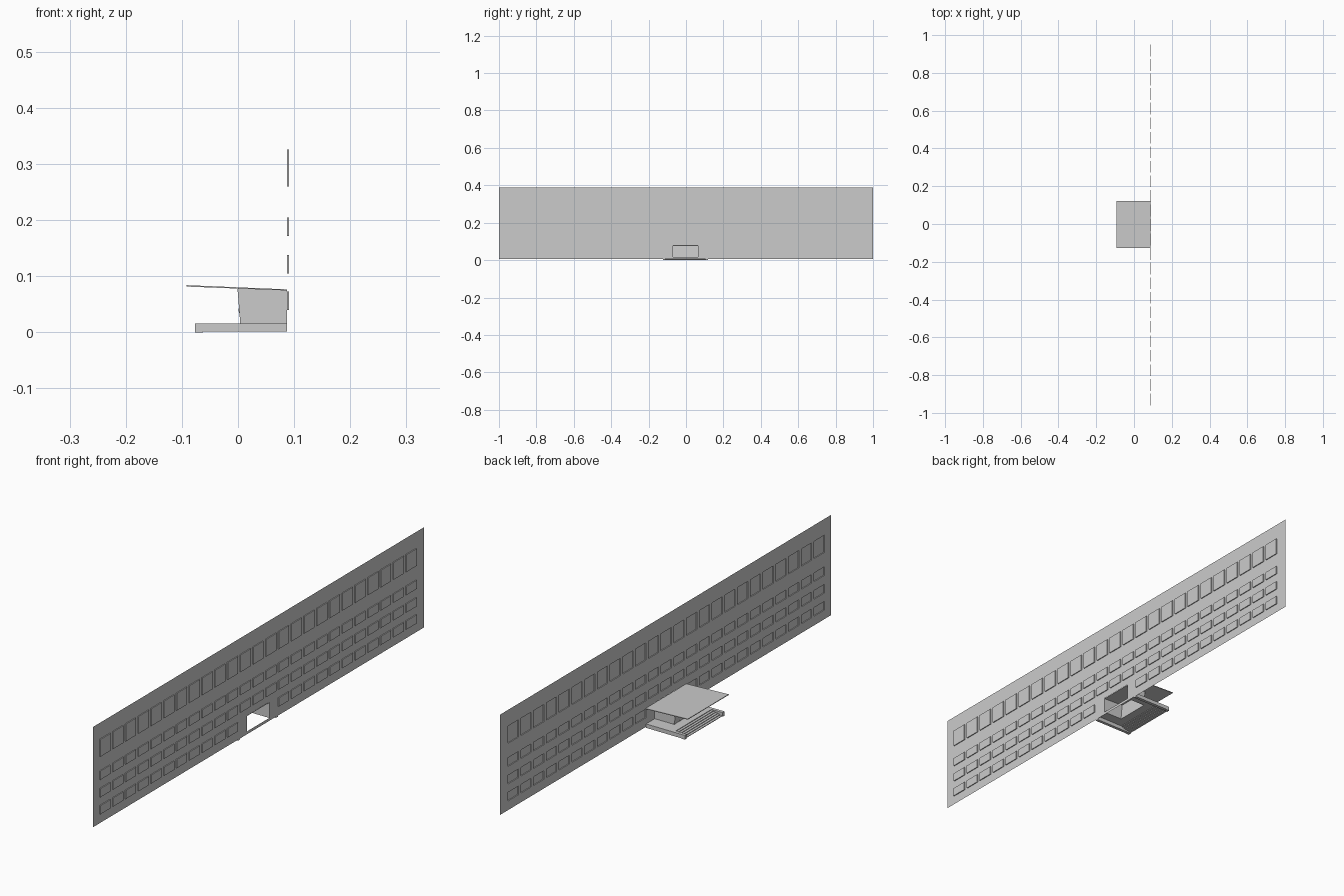
import bpy, bmesh

if "Cube" in bpy.data.objects:
    bpy.data.objects.remove(bpy.data.objects["Cube"])

YC = -0.003      # centre line of the entrance
WX = 0.087       # wall plane


def mesh_object(name, bm):
    bmesh.ops.remove_doubles(bm, verts=bm.verts, dist=1e-5)
    me = bpy.data.meshes.new(name)
    bm.to_mesh(me)
    bm.free()
    ob = bpy.data.objects.new(name, me)
    bpy.context.collection.objects.link(ob)
    return ob


def face(bm, pts):
    return bm.faces.new([bm.verts.new(p) for p in pts])


def prism(name, profile, y0, y1):
    """Solid from an x-z profile, extruded along y."""
    bm = bmesh.new()
    f = face(bm, [(x, y0, z) for x, z in profile])
    r = bmesh.ops.extrude_face_region(bm, geom=[f])
    vs = [v for v in r["geom"] if isinstance(v, bmesh.types.BMVert)]
    bmesh.ops.translate(bm, verts=vs, vec=(0, y1 - y0, 0))
    bmesh.ops.recalc_face_normals(bm, faces=bm.faces)
    return mesh_object(name, bm)


def strip(name, profile, y0, y1):
    """Open sheet following an x-z profile."""
    bm = bmesh.new()
    for (xa, za), (xb, zb) in zip(profile, profile[1:]):
        face(bm, [(xa, y0, za), (xa, y1, za), (xb, y1, zb), (xb, y0, zb)])
    return mesh_object(name, bm)


# facade: sheet wall with recessed windows and a doorway
COLS, PITCH, WIN = 25, 0.077, 0.062
DOOR = (YC - 0.0675, YC + 0.0675, 0.016, 0.077)
ROWS = [(0.040, 0.073), (0.105, 0.138), (0.172, 0.205), (0.260, 0.326)]
windows = []
for r, (z0, z1) in enumerate(ROWS):
    for i in range(COLS):
        c = -0.929 + i * PITCH
        if r == 0 and abs(c - YC) < 0.1:
            continue
        windows.append((c - WIN / 2, c + WIN / 2, z0, z1))

ys = sorted({-1.0, 1.0, DOOR[0], DOOR[1]} | {v for w in windows for v in w[:2]})
zs = sorted({0.005, 0.388, DOOR[2], DOOR[3]} | {v for w in windows for v in w[2:]})


def inside(y, z, w):
    return w[0] < y < w[1] and w[2] < z < w[3]


bm = bmesh.new()
for ya, yb in zip(ys, ys[1:]):
    for za, zb in zip(zs, zs[1:]):
        y, z = (ya + yb) / 2, (za + zb) / 2
        if inside(y, z, DOOR) or any(inside(y, z, w) for w in windows):
            continue
        if yb - ya > 1e-5:
            face(bm, [(WX, ya, za), (WX, ya, zb), (WX, yb, zb), (WX, yb, za)])
mesh_object("facade_wall", bm)

# window panes with shallow reveals
bm = bmesh.new()
GX = 0.0905
for ya, yb, za, zb in windows:
    ring = [(ya, za), (ya, zb), (yb, zb), (yb, za)]
    face(bm, [(GX, y, z) for y, z in ring])
    for k in range(4):
        (p, q), (s, t) = ring[k], ring[(k + 1) % 4]
        face(bm, [(WX, p, q), (WX, s, t), (GX, s, t), (GX, p, q)])
mesh_object("recessed_windows", bm)

# sloping entrance canopy
prism("canopy", [(-0.092, 0.0815), (-0.092, 0.084), (WX, 0.0765), (WX, 0.0745)],
      YC - 0.124, YC + 0.124)

# entrance porch: side walls and leaning front, open floor
for side, tag in ((-1, "right"), (1, "left")):
    y = YC + side * 0.0675
    bm = bmesh.new()
    face(bm, [(0.005, y, 0.016), (WX, y, 0.016), (WX, y, 0.076), (0.0, y, 0.079)])
    mesh_object("porch_side_" + tag, bm)
strip("porch_front", [(0.005, 0.016), (0.0, 0.079)], YC - 0.0675, YC + 0.0675)

# door frames and handles on the porch front
def front_x(z):
    return 0.005 - (z - 0.016) * 0.005 / 0.063


def front_bar(name, y0, y1, z0, z1, t=0.001):
    a, b = front_x(z0), front_x(z1)
    prism(name, [(a - t, z0), (b - t, z1), (b, z1), (a, z0)], y0, y1)


for k in range(5):
    y = YC - 0.066 + k * 0.033
    front_bar("door_post", y - 0.001, y + 0.001, 0.016, 0.077)
front_bar("door_transom", YC - 0.067, YC + 0.067, 0.060, 0.062)
for y in (-0.036, -0.030, 0.030, 0.036):
    front_bar("door_handle", YC + y - 0.001, YC + y + 0.001, 0.034, 0.042, 0.002)

# front steps and landing as one folded sheet
N, X0, X1, TOP = 6, -0.075, -0.030, 0.016
steps = [(X0, 0.001)]
for i in range(N):
    x = X0 + (X1 - X0) * i / (N - 1)
    z = 0.001 + (TOP - 0.001) * (i + 1) / N
    steps += [(x, z), (X0 + (X1 - X0) * (i + 1) / (N - 1) if i < N - 1 else 0.005, z)]
strip("front_steps", steps, YC - 0.108, YC + 0.108)

# cheek walls beside the steps, and landing strips beside the porch
for side, tag in ((-1, "right"), (1, "left")):
    a, b = sorted((YC + side * 0.108, YC + side * 0.120))
    prism("step_cheek_" + tag, [(-0.077, 0), (-0.077, TOP), (WX, TOP), (WX, 0.001), (-0.062, 0.001), (-0.062, 0)], a, b)
    a, b = sorted((YC + side * 0.0675, YC + side * 0.108))
    strip("side_landing_" + tag, [(0.005, TOP), (WX, TOP)], a, b)
